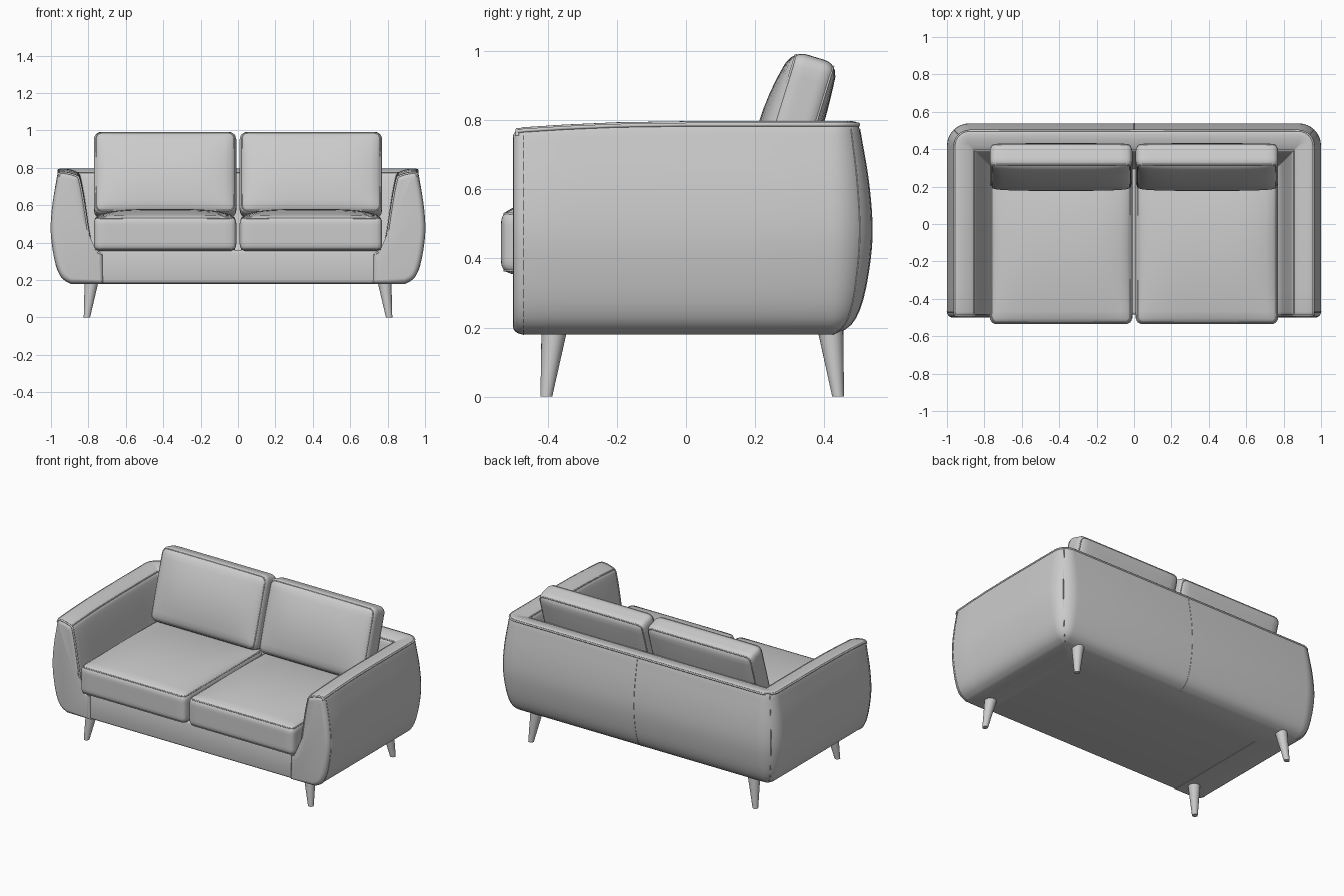
import bpy, bmesh
from math import sin, cos, pi, radians, copysign, hypot
from mathutils import Vector

if "Cube" in bpy.data.objects:
    bpy.data.objects.remove(bpy.data.objects["Cube"])

GREY = (0.6, 0.6, 0.6, 1)
fabric = bpy.data.materials.new("grey_upholstery")
fabric.use_nodes = True
fabric.diffuse_color = GREY
fabric.node_tree.nodes["Principled BSDF"].inputs["Base Color"].default_value = GREY


def finish(name, bm, angle=40):
    """Turn a bmesh into a shaded object."""
    bmesh.ops.recalc_face_normals(bm, faces=bm.faces)
    mesh = bpy.data.meshes.new(name)
    bm.to_mesh(mesh)
    bm.free()
    obj = bpy.data.objects.new(name, mesh)
    bpy.context.collection.objects.link(obj)
    mesh.materials.append(fabric)
    bpy.ops.object.select_all(action="DESELECT")
    obj.select_set(True)
    bpy.context.view_layer.objects.active = obj
    bpy.ops.object.shade_smooth_by_angle(angle=radians(angle))
    return obj


def piping(name, points, radius, closed=False):
    """Thin round cord along a list of points."""
    curve = bpy.data.curves.new(name, "CURVE")
    curve.dimensions = "3D"
    curve.bevel_depth = radius
    curve.bevel_resolution = 1
    spline = curve.splines.new("POLY")
    spline.points.add(len(points) - 1)
    for sp, p in zip(spline.points, points):
        sp.co = (*p, 1)
    spline.use_cyclic_u = closed
    obj = bpy.data.objects.new(name, curve)
    bpy.context.collection.objects.link(obj)
    curve.materials.append(fabric)
    return obj


def smooth_path(pts, steps):
    """Catmull-Rom curve through 2D points."""
    pts = [Vector(p) for p in pts]
    ext = [pts[0]] + pts + [pts[-1]]
    out = []
    for a, b, c, d in zip(ext, ext[1:], ext[2:], ext[3:]):
        for k in range(steps):
            t = k / steps
            out.append(0.5 * (2 * b + (c - a) * t + (2 * a - 5 * b + 4 * c - d) * t ** 2
                              + (3 * b - a - 3 * c + d) * t ** 3))
    return out + [pts[-1]]


# Arm and back cross-section: offset from the rim line, height
KNOTS = [(-.07, .18), (-.02, .21), (.013, .28), (.035, .4), (.04, .5), (.03, .62),
         (.012, .73), (0, .787), (-.02, .797), (-.06, .792), (-.105, .774), (-.12, .74),
         (-.14, .63), (-.165, .46), (-.18, .4), (-.205, .36), (-.24, .34)]
STEPS = 3
section = smooth_path(KNOTS, STEPS) + [Vector((-.24, .18))]
RIM = 7 * STEPS
INNER_RIM = 10 * STEPS
RIM_X, RIM_Y, FRONT_R = .96, .498, .03


def inset_section(amount):
    n = len(section)
    out = []
    for i, p in enumerate(section):
        t = section[(i + 1) % n] - section[i - 1]
        normal = Vector((t.y, -t.x)).normalized()
        out.append(p - normal * amount)
    return out


def arm_ring(y, inset=0):
    ring = []
    for d, z in inset_section(inset):
        sag = .02 * max(0, -y / .5) ** 2 * min(1, max(0, (z - .4) / .4))
        ring.append(Vector((RIM_X + d, y, z - sag)))
    return ring


def corner_ring(a):
    ring = []
    for d, z in section:
        r = max(.08 + d, .005)
        ring.append(Vector((RIM_X + d - r + r * cos(a), RIM_Y + d - r + r * sin(a), z)))
    return ring


# Shell: one section swept round both arms and the back
half = []
for k in range(6):
    t = k * pi / 10
    half.append(arm_ring(-.5 + FRONT_R * (1 - cos(t)), FRONT_R * (1 - sin(t))))
half += [arm_ring(y) for y in (-.35, -.2, 0, .2)]
half += [corner_ring(k * pi / 16) for k in range(9)]
middle = [Vector((0, RIM_Y + d, z)) for d, z in section]
mirror = lambda ring: [Vector((-p.x, p.y, p.z)) for p in ring]
rings = half + [middle] + [mirror(r) for r in reversed(half)]

bm = bmesh.new()
grid = [[bm.verts.new(p) for p in ring] for ring in rings]
for a, b in zip(grid, grid[1:]):
    for i in range(len(section)):
        j = (i + 1) % len(section)
        bm.faces.new((a[i], a[j], b[j], b[i]))
bm.faces.new(grid[0])
bm.faces.new(grid[-1])
finish("arms_and_back", bm)

# Cords along the top rims, front panels and outer seams
piping("outer_rim_piping", [r[RIM] for r in rings[3:-3]], .006)
piping("inner_rim_piping", [r[INNER_RIM] for r in rings[3:-3]], .004)
for side, flip in (("left", list), ("right", mirror)):
    piping(f"{side}_front_piping", flip(half[3][RIM - 1:-1]), .006)
    piping(f"{side}_front_seam", flip(half[5][:RIM]), .002)
    piping(f"{side}_corner_seam", flip(half[14][:RIM]), .002)
piping("back_seam", middle[:RIM], .002)


# Base rail between the arms
bm = bmesh.new()
bmesh.ops.create_cube(bm, size=1)
for v in bm.verts:
    v.co = (v.co.x * 1.48, -.065 + v.co.y * .84, .271 + v.co.z * .178)
bmesh.ops.bevel(bm, geom=[e for e in bm.edges if all(v.co.y < -.4 for v in e.verts)
                          and abs(e.verts[0].co.x - e.verts[1].co.x) > 1],
                offset=.015, segments=3, profile=.5, affect="EDGES")
finish("base_rail", bm)


def cushion(name, size, r, puff, location, tilt=0):
    """Padded block, thickness along its own z, corded at both faces."""
    half_size = Vector(size) / 2
    bm = bmesh.new()
    bmesh.ops.create_cube(bm, size=2)
    bmesh.ops.subdivide_edges(bm, edges=bm.edges, cuts=15, use_grid_fill=True)
    for v in bm.verts:
        p = Vector([sin(c * pi / 2) * h for c, h in zip(v.co, half_size)])
        core = Vector([copysign(min(abs(c), h - r), c) for c, h in zip(p, half_size)])
        p = core + (p - core).normalized() * r
        u, w = p.x / half_size.x, p.y / half_size.y
        swell = max(0, 1 - u ** 4) * max(0, 1 - w * w)
        p.z += swell * (puff[0] if p.z > 0 else -puff[1]) * abs(p.z) / half_size.z
        v.co = p
    body = finish(name, bm, 60)
    parts = [body]
    cr = r * .8
    ex, ey, ez = (h - r * .3 for h in half_size)
    for label, sz in (("upper", 1), ("lower", -1)):
        loop = []
        for quarter in range(4):
            sx, sy = ((1, 1), (-1, 1), (-1, -1), (1, -1))[quarter]
            for k in range(5):
                a = quarter * pi / 2 + k * pi / 8
                x, y = sx * (ex - cr) + cr * cos(a), sy * (ey - cr) + cr * sin(a)
                u, w = x / half_size.x, y / half_size.y
                lift = max(0, 1 - u ** 4) * max(0, 1 - w * w) * puff[0 if sz > 0 else 1]
                loop.append((x, y, sz * (ez + lift)))
        parts.append(piping(f"{name}_{label}_piping", loop, .004, True))
    for part in parts:
        part.location = location
        part.rotation_euler.x = radians(tilt)


# Seat and back cushions
for side, sx in (("left", 1), ("right", -1)):
    cushion(f"{side}_seat_cushion", (.762, .82, .185), .035, (.04, .0),
            (sx * .39, -.125, .447))
    cushion(f"{side}_back_cushion", (.762, .46, .135), .04, (.035, .012),
            (sx * .39, .308, .762), 73)


# Tapered splayed legs
def leg(name, top, foot, r_top, r_foot):
    bm = bmesh.new()
    bmesh.ops.create_cone(bm, cap_ends=True, segments=24, radius1=r_foot,
                          radius2=r_top, depth=1)
    for v in bm.verts:
        t = v.co.z + .5
        centre = Vector((*foot, 0)).lerp(Vector((*top, .2)), t)
        v.co = centre + Vector((v.co.x, v.co.y, 0))
    finish(name, bm)


for side, sx in (("left", 1), ("right", -1)):
    leg(f"{side}_front_leg", (sx * .782, -.38), (sx * .808, -.404), .038, .017)
    leg(f"{side}_rear_leg", (sx * .782, .417), (sx * .808, .44), .038, .017)
